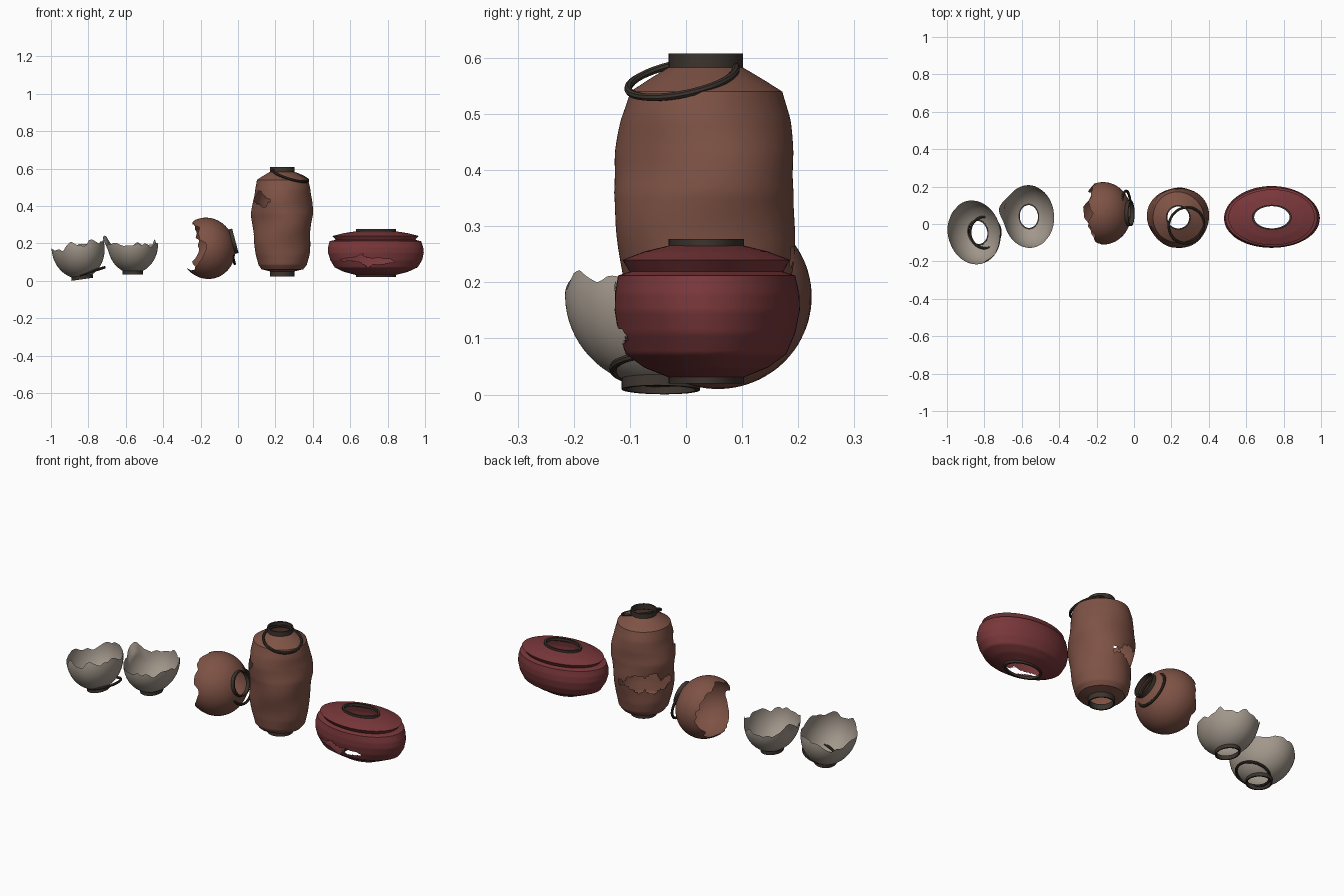
import bpy, bmesh, math, random
from mathutils import Matrix, Vector

if "Cube" in bpy.data.objects:
    bpy.data.objects.remove(bpy.data.objects["Cube"])

TAU = 2 * math.pi


def material(name, rgb):
    m = bpy.data.materials.new(name)
    m.diffuse_color = (*rgb, 1)
    m.use_nodes = True
    m.node_tree.nodes["Principled BSDF"].inputs["Base Color"].default_value = m.diffuse_color
    return m


GREY = material("pale grey paper", (0.36, 0.31, 0.26))
BROWN = material("brown paper", (0.21, 0.085, 0.06))
RED = material("red paper", (0.19, 0.038, 0.042))
DARK = material("dark wood", (0.045, 0.034, 0.027))


def finish(bm, name, mat, matrix):
    bm.transform(matrix)
    me = bpy.data.meshes.new(name)
    bm.to_mesh(me)
    bm.free()
    me.materials.append(mat)
    ob = bpy.data.objects.new(name, me)
    bpy.context.collection.objects.link(ob)
    bpy.ops.object.select_all(action='DESELECT')
    ob.select_set(True)
    bpy.context.view_layer.objects.active = ob
    bpy.ops.object.shade_smooth_by_angle(angle=math.radians(35))
    return ob


def shell(name, point, rows, segs, mat, matrix, torn=None):
    """Open skin of revolution; point(angle, t) gives positions, torn(angle, z) removes faces."""
    bm = bmesh.new()
    grid = [[bm.verts.new(point(i / segs * TAU, j / rows)) for i in range(segs)]
            for j in range(rows + 1)]
    for j in range(rows):
        for i in range(segs):
            k = (i + 1) % segs
            bm.faces.new((grid[j][i], grid[j][k], grid[j + 1][k], grid[j + 1][i]))
    if torn:
        bmesh.ops.triangulate(bm, faces=bm.faces[:])
        gone = []
        for f in bm.faces:
            c = f.calc_center_median()
            if torn(math.degrees(math.atan2(c.y, c.x)) % 360, c.z):
                gone.append(f)
        bmesh.ops.delete(bm, geom=gone, context='FACES')
    return finish(bm, name, mat, matrix)


def collar(name, rx, ry, z0, z1, matrix):
    """Flat elliptical hoop with a thin wall."""
    sec = [(1.05, z0), (1.05, z1), (0.93, z1), (0.93, z0), (1.05, z0)]

    def p(a, t):
        k, z = sec[round(t * 4)]
        return (rx * k * math.cos(a), ry * k * math.sin(a), z)
    return shell(name, p, 4, 32, DARK, matrix)


def handle(name, centre, normal, radius):
    """Round wire loop lying in the plane of the given normal."""
    m = (Matrix.Translation(centre) @ Vector(normal).to_track_quat('Z', 'Y').to_matrix().to_4x4())

    def p(a, t):
        b = t * TAU
        r = radius + 0.007 * math.cos(b)
        return (r * math.cos(a), r * math.sin(a), 0.007 * math.sin(b))
    shell(name, p, 8, 40, DARK, m)


def jagged(seed, count, amount):
    """Periodic zigzag around the circle."""
    rnd = random.Random(seed)
    v = [rnd.uniform(-amount, amount) for _ in range(count)]

    def f(a):
        x = (a / TAU * count) % count
        i = int(x)
        return v[i] + (v[(i + 1) % count] - v[i]) * (x - i)
    return f


def bowl(name, axes, rim, mat, matrix, flare=0.0):
    """Lower part of a torn round lantern, centred on the sphere centre, rim in degrees."""
    ax, ay, az = axes

    def p(a, t):
        ph = math.radians(23 + (rim(a) - 23) * t)
        s = math.sin(ph)
        # a flap leaning outwards on the -x side
        s += flare * max(0, t - 0.8) * 5 * max(0, math.cos(a - 2.85)) ** 24
        return (ax * s * math.cos(a), ay * s * math.sin(a), -az * math.cos(ph))
    shell(name, p, 14, 96, mat, matrix)
    z = -az * math.cos(math.radians(23))
    collar(name + "_collar", ax * 0.39, ay * 0.39, z - 0.018, z + 0.004, matrix)


def along(profile, t):
    x = t * (len(profile) - 1)
    i = min(int(x), len(profile) - 2)
    f = x - i
    return [profile[i][k] * (1 - f) + profile[i + 1][k] * f for k in (0, 1)]


def tear(angle, half, z, height, seed, slope=0.0):
    """Lens shaped ragged hole rule."""
    up, low = jagged(seed, 34, height * 0.55), jagged(seed + 1, 34, height * 0.55)

    def f(a, zz):
        d = (a - angle + 180) % 360 - 180
        if abs(d) > half:
            return False
        h = height * (1 - (d / half) ** 2)
        c = z + slope * d
        r = math.radians(a)
        return c - h - low(r) < zz < c + h + up(r)
    return f


def rotate(deg, axis):
    return Matrix.Rotation(math.radians(deg), 4, axis)


# two grey half lanterns
j1, j1b = jagged(3, 15, 9), jagged(4, 41, 4)
bowl("left_grey_bowl", (0.14, 0.172, 0.163), lambda a: 94 + j1(a) + j1b(a), GREY,
     Matrix.Translation((-0.855, -0.045, 0.175)) @ rotate(-8, 'Y') @ rotate(13, 'Z'))
handle("left_grey_handle", (-0.795, -0.045, 0.046), (-0.32, 0, 1), 0.085)
j2, j2b = jagged(8, 14, 8), jagged(9, 43, 4)
bowl("right_grey_bowl", (0.135, 0.168, 0.16),
     lambda a: 89 + j2(a) + j2b(a) + 8 * max(0, math.cos(a - 2.85)) ** 24, GREY,
     Matrix.Translation((-0.562, 0.04, 0.2)) @ rotate(4, 'Z'), flare=0.22)

# brown half lantern lying on its side
j3, j3b = jagged(12, 16, 10), jagged(13, 45, 6)


def side_rim(a):
    up, front = math.cos(a), max(0, math.cos(a - 1.5 * math.pi + 0.1)) ** 3
    return 120 - 22 * up - 20 * front + j3(a) + j3b(a)


bowl("fallen_brown_bowl", (0.165, 0.167, 0.15), side_rim, BROWN,
     Matrix.Translation((-0.165, 0.057, 0.174)) @ rotate(-105, 'Y'))
handle("fallen_brown_handle", (-0.042, 0.085, 0.18), (0.96, 0, 0.26), 0.092)

# tall brown lantern with two ragged holes
TALL = [(0.062, 0.05), (0.112, 0.062), (0.13, 0.085), (0.142, 0.14), (0.15, 0.21), (0.157, 0.29),
        (0.163, 0.36), (0.158, 0.43), (0.149, 0.49), (0.136, 0.54), (0.105, 0.56), (0.063, 0.585)]


def tall_point(a, t):
    r, z = along(TALL, t)
    w = math.sin(math.pi * t)
    r *= 1 + w * (0.022 * math.sin(3 * a + 16 * z) + 0.02 * math.sin(2 * a - 30 * z))
    return (r * math.cos(a), r * math.sin(a), z)


front_hole = tear(222, 25, 0.435, 0.035, 21)
back_hole = tear(130, 58, 0.25, 0.045, 24)
at = Matrix.Translation((0.237, 0.035, 0))
shell("tall_lantern", tall_point, 66, 120, BROWN, at,
      lambda a, z: front_hole(a, z) or back_hole(a, z))
collar("tall_top_collar", 0.063, 0.063, 0.578, 0.608, at)
collar("tall_bottom_collar", 0.063, 0.063, 0.023, 0.053, at)
handle("tall_handle", (0.28, -0.007, 0.563), (0.3, -0.2, 1), 0.098)

# crushed red oval lantern, split along the front
SQUAT = [(0.065, 0.03), (0.11, 0.048), (0.143, 0.072), (0.158, 0.11), (0.165, 0.15),
         (0.164, 0.18), (0.158, 0.212), (0.137, 0.219), (0.149, 0.24), (0.11, 0.255), (0.065, 0.266)]


def squat_point(a, t):
    r, z = along(SQUAT, t)
    r *= 1 + 0.012 * math.sin(math.pi * t) * math.sin(3 * a + 20 * z)
    return (1.55 * r * math.cos(a), r * math.sin(a), z)


at = Matrix.Translation((0.737, 0.036, 0))
shell("squat_red_lantern", squat_point, 60, 120, RED, at, tear(258, 50, 0.105, 0.024, 31, -0.0003))
collar("squat_top_collar", 0.102, 0.064, 0.262, 0.277, at)
collar("squat_bottom_collar", 0.102, 0.064, 0.02, 0.034, at)
